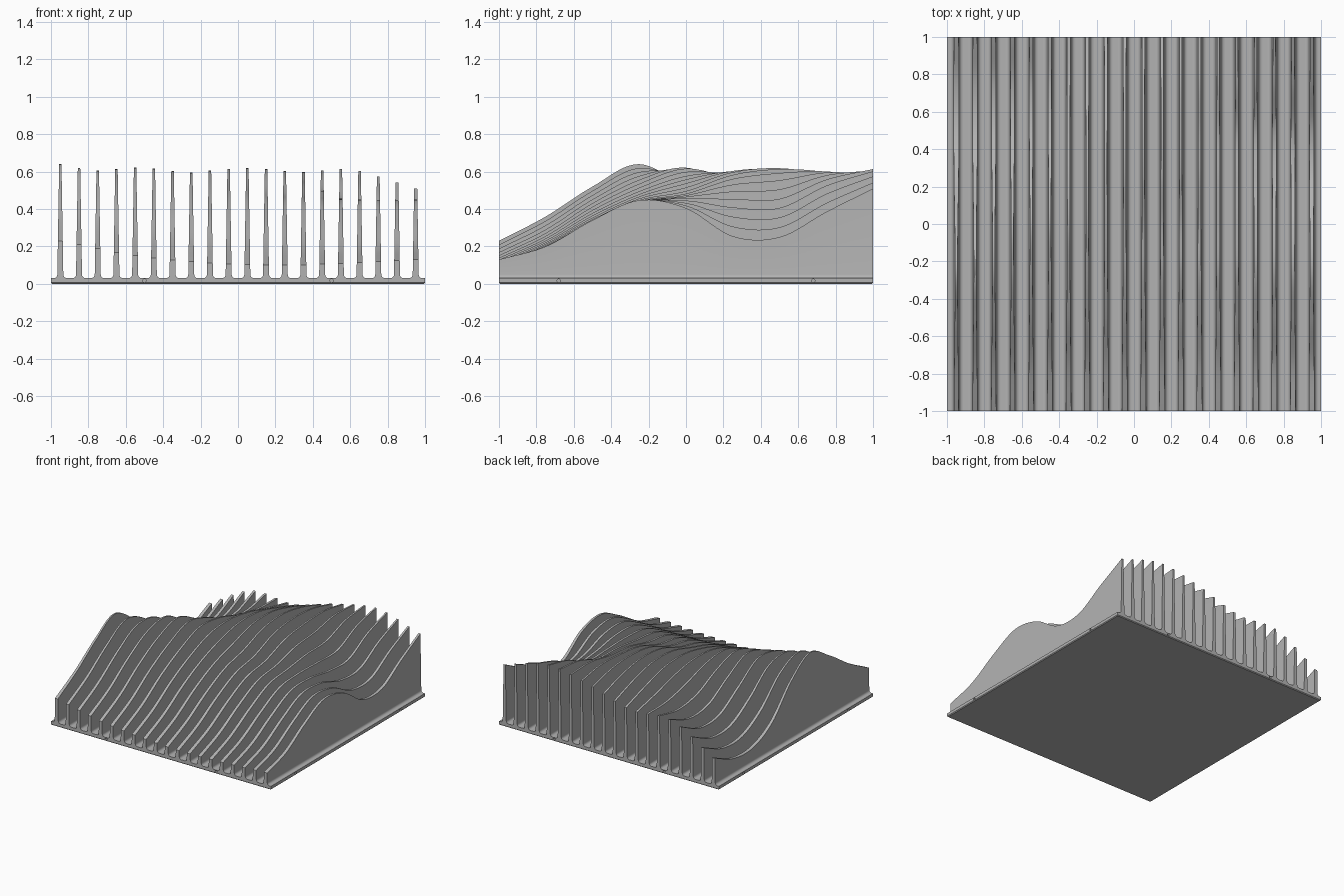
import bpy
import bmesh
import math
from mathutils import Matrix

cube = bpy.data.objects.get("Cube")
if cube:
    bpy.data.objects.remove(cube, do_unlink=True)

PLATE = 0.03      # plate thickness
FILLET = 0.02     # radius at the foot of each fin
FINS = 20
STEPS = 72

# Wave heights: one row per y from front to back, one column per x from right to left
WAVE = [
    (.23, .155, .115, .10, .11, .13),
    (.36, .275, .225, .20, .195, .20),
    (.52, .435, .37, .335, .325, .34),
    (.64, .56, .485, .445, .435, .447),
    (.50, .62, .565, .49, .455, .405),
    (.26, .51, .60, .575, .445, .255),
    (.15, .38, .58, .607, .445, .25),
    (.155, .365, .515, .60, .552, .385),
    (.25, .455, .445, .55, .613, .51),
]

aluminium = bpy.data.materials.new("grey_aluminium")
aluminium.use_nodes = True
GREY = (0.45, 0.45, 0.45, 1)
aluminium.diffuse_color = GREY
for node in aluminium.node_tree.nodes:
    if node.type == 'BSDF_PRINCIPLED':
        node.inputs["Base Color"].default_value = GREY


def spline(values, t):
    """Smooth curve through evenly spaced values, t from 0 to 1."""
    last = len(values) - 1
    padded = [2 * values[0] - values[1], *values, 2 * values[last] - values[last - 1]]
    i = min(int(t * last), last - 1)
    u = t * last - i
    a, b, c, d = padded[i:i + 4]
    return b + u / 2 * (c - a + u * (2 * a - 5 * b + 4 * c - d + u * (3 * (b - c) + d - a)))


def height(x, y):
    across = min(max((x + .95) / 1.9, 0), 1)
    return spline([spline(row, across) for row in WAVE], (y + 1) / 2)


def finish(bm, name):
    bmesh.ops.recalc_face_normals(bm, faces=bm.faces)
    mesh = bpy.data.meshes.new(name)
    bm.to_mesh(mesh)
    bm.free()
    mesh.materials.append(aluminium)
    obj = bpy.data.objects.new(name, mesh)
    bpy.context.collection.objects.link(obj)
    return obj


def activate(obj):
    bpy.ops.object.select_all(action='DESELECT')
    obj.select_set(True)
    bpy.context.view_layer.objects.active = obj


def half_width(z):
    return .016 - .01 * (z - PLATE - FILLET) / .6


def section(h):
    """Tapered fin section with filleted foot, as (x, z) points."""
    foot = half_width(PLATE + FILLET)
    side = []
    for k in range(6):
        a = math.pi / 2 * k / 5
        side.append((foot + FILLET * (1 - math.sin(a)), PLATE + FILLET * (1 - math.cos(a))))
    side.append((half_width(h), h))
    return side + [(-x, z) for x, z in reversed(side)]


def make_fin(index):
    x0 = -.95 + index * .1
    bm = bmesh.new()
    rings = []
    for s in range(STEPS + 1):
        y = -1 + 2 * s / STEPS
        rings.append([bm.verts.new((x0 + x, y, z)) for x, z in section(height(x0, y))])
    for near, far in zip(rings, rings[1:]):
        for k in range(len(near)):
            n = (k + 1) % len(near)
            bm.faces.new((near[k], near[n], far[n], far[k]))
    bm.faces.new(rings[0])
    bm.faces.new(rings[-1])
    fin = finish(bm, f"fin_{index + 1}")
    activate(fin)
    bpy.ops.object.shade_smooth_by_angle(angle=math.radians(30))


# Wavy row of fins
for i in range(FINS):
    make_fin(i)

# Base plate with a small chamfer under its rim
bm = bmesh.new()
bmesh.ops.create_cube(bm, size=2, matrix=Matrix.Translation((0, 0, PLATE / 2))
                      @ Matrix.Diagonal((1, 1, PLATE / 2, 1)))
rim = [e for e in bm.edges if all(v.co.z < .001 for v in e.verts)]
bmesh.ops.bevel(bm, geom=rim, offset=.006, segments=1, affect='EDGES')
plate = finish(bm, "base_plate")

# Screw holes drilled into all four edges
bm = bmesh.new()
for end in (-1, 1):
    for side in (-1, 1):
        places = [((side * .5, end, .017), 'X'), ((end, side * .68, .017), 'Y')]
        for spot, axis in places:
            bmesh.ops.create_cone(bm, cap_ends=True, segments=16, radius1=.009, radius2=.009,
                                  depth=.1, matrix=Matrix.Translation(spot)
                                  @ Matrix.Rotation(math.pi / 2, 4, axis))
drill = finish(bm, "hole_cutter")
drill.hide_render = True
cut = plate.modifiers.new("holes", 'BOOLEAN')
cut.operation = 'DIFFERENCE'
cut.solver = 'EXACT'
cut.object = drill
activate(plate)
bpy.ops.object.modifier_apply(modifier=cut.name)
bpy.data.objects.remove(drill, do_unlink=True)
